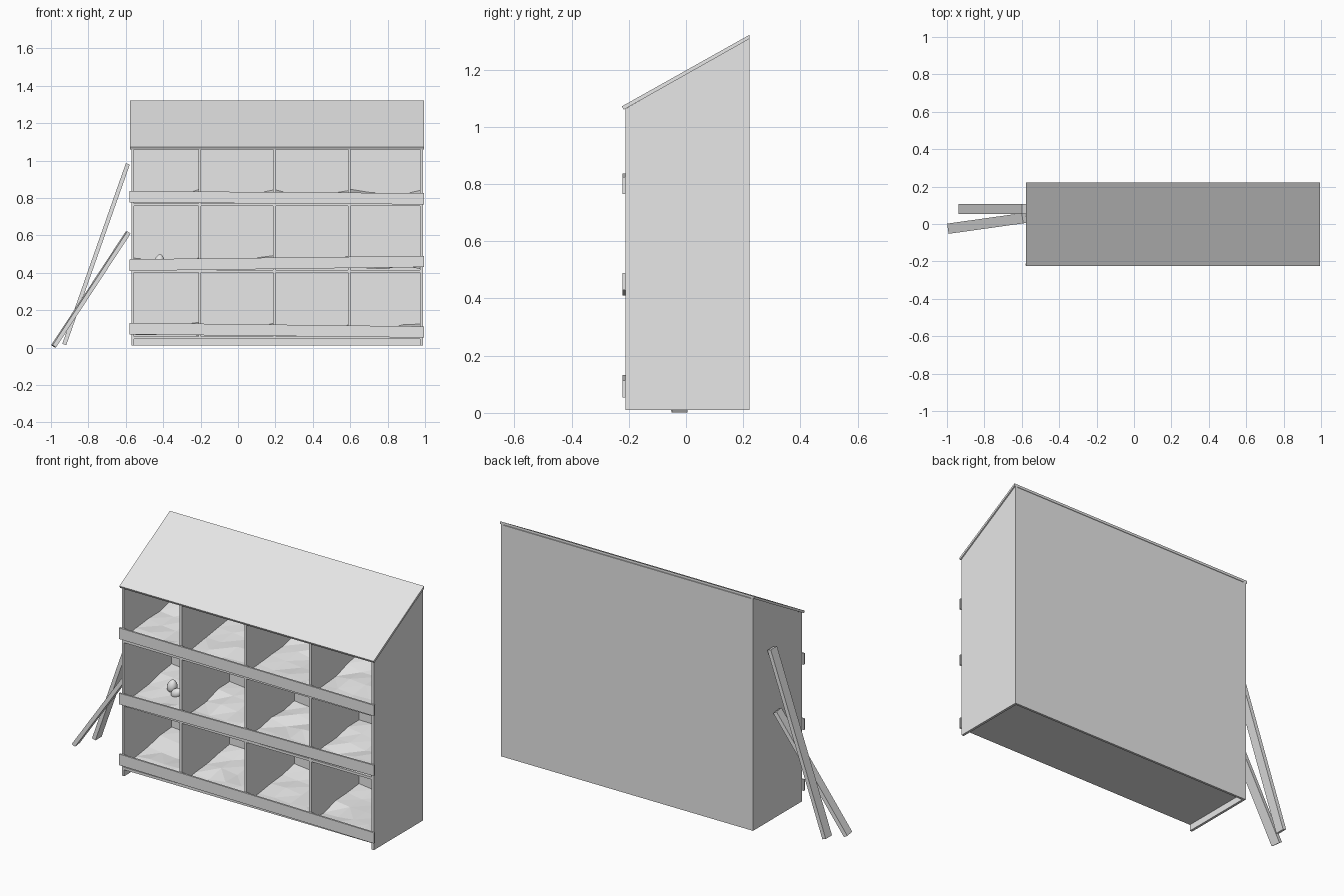
import bpy, bmesh, math, random
from mathutils import Vector, Matrix

random.seed(4)
if "Cube" in bpy.data.objects:
    bpy.data.objects.remove(bpy.data.objects["Cube"])

grey = bpy.data.materials.new("plain_grey")
grey.use_nodes = True
grey.diffuse_color = (0.8, 0.8, 0.8, 1)
grey.node_tree.nodes["Principled BSDF"].inputs["Base Color"].default_value = (0.8, 0.8, 0.8, 1)


def finish(name, bm):
    mesh = bpy.data.meshes.new(name)
    bm.to_mesh(mesh)
    bm.free()
    mesh.materials.append(grey)
    obj = bpy.data.objects.new(name, mesh)
    bpy.context.collection.objects.link(obj)
    return obj


def prism(name, axis, profile, lo, hi):
    """Extrude a 2D profile along x (yz profile) or y (xz profile)."""
    bm = bmesh.new()
    place = (lambda a, b: (lo, a, b)) if axis == "x" else (lambda a, b: (a, lo, b))
    face = bm.faces.new([bm.verts.new(place(a, b)) for a, b in profile])
    ext = bmesh.ops.extrude_face_region(bm, geom=[face])
    step = Vector((hi - lo, 0, 0)) if axis == "x" else Vector((0, hi - lo, 0))
    bmesh.ops.translate(bm, vec=step, verts=[v for v in ext["geom"] if isinstance(v, bmesh.types.BMVert)])
    bmesh.ops.recalc_face_normals(bm, faces=bm.faces)
    return finish(name, bm)


def rect(a0, a1, b0, b1):
    return [(a0, b0), (a1, b0), (a1, b1), (a0, b1)]


LEFT, RIGHT = -0.57, 0.988
FRONT, BACK = -0.212, 0.222
dividers = (-0.205, 0.195, 0.595)
shelves = (0.06, 0.415, 0.77)

# Side walls and upright dividers follow the slope of the roof
wall = [(FRONT, 0.01), (BACK, 0.01), (BACK, 1.31), (FRONT, 1.063)]
prism("right_wall", "x", wall, LEFT, LEFT + 0.014)
prism("left_wall", "x", wall, RIGHT - 0.014, RIGHT)
inner = [(FRONT, 0.05), (BACK - 0.01, 0.05), (BACK - 0.01, 1.3), (FRONT, 1.063)]
for x in dividers:
    prism("divider", "x", inner, x - 0.007, x + 0.007)

# Back panel and sloping roof
prism("back_panel", "x", rect(BACK - 0.013, BACK, 0.01, 1.305), LEFT, RIGHT)
roof = [(-0.218, 1.06), (BACK, 1.308), (BACK, 1.322), (-0.224, 1.072)]
prism("roof", "x", roof, -0.577, 0.995)

# Shelves
for z in shelves:
    prism("shelf", "x", rect(FRONT, BACK - 0.01, z - 0.014, z), LEFT + 0.01, RIGHT - 0.01)

# Slightly crooked front rails: left-hand and right-hand bottom heights
for z0, z1 in ((0.07, 0.053), (0.41, 0.43), (0.775, 0.765)):
    prism("front_rail", "y", [(-0.58, z0), (0.995, z1), (0.995, z1 + 0.06), (-0.58, z0 + 0.062)],
          -0.222, FRONT)

# Lumpy straw bedding in every compartment
edges = (LEFT + 0.01,) + dividers + (RIGHT - 0.01,)
for z in shelves:
    for x0, x1 in zip(edges, edges[1:]):
        bm = bmesh.new()
        bmesh.ops.create_grid(bm, x_segments=4, y_segments=4, size=0.5)
        for v in bm.verts:
            u, t = v.co.x + 0.5, v.co.y + 0.5
            lift = 0.012 + 0.03 * t * t + 0.025 * t * abs(2 * u - 1) + random.uniform(-0.008, 0.012)
            v.co = (x0 + u * (x1 - x0), FRONT + 0.003 + t * 0.42, z + lift)
        bmesh.ops.triangulate(bm, faces=bm.faces)
        finish("straw", bm)

# Eggs: squeezed spheres with a narrower top
for pos, tilt in (((-0.42, 0.02, 0.462), 0.15), ((-0.375, 0.0, 0.442), 0.9), ((-0.352, 0.04, 0.442), -0.7)):
    bm = bmesh.new()
    bmesh.ops.create_uvsphere(bm, u_segments=16, v_segments=10, radius=0.027)
    for v in bm.verts:
        taper = 1 - 6 * v.co.z
        v.co = (v.co.x * taper, v.co.y * taper, v.co.z * 1.35)
    for f in bm.faces:
        f.smooth = True
    egg = finish("egg", bm)
    egg.matrix_world = Matrix.Translation(pos) @ Matrix.Rotation(tilt, 4, "Y")


# Loose planks leaning on the wall
def leaning_plank(name, foot, top):
    foot, top = Vector(foot), Vector(top)
    along = (top - foot).normalized()
    flat = Vector((0, 0, 1)).cross(along).normalized()
    thick = along.cross(flat)
    bm = bmesh.new()
    bmesh.ops.create_cube(bm, size=1)
    for v in bm.verts:
        c = v.co.copy()
        v.co = ((foot + top) / 2 + along * c.x * (top - foot).length
                + flat * c.y * 0.055 + thick * c.z * 0.022)
    bmesh.ops.recalc_face_normals(bm, faces=bm.faces)
    finish(name, bm)


leaning_plank("steep_plank", (-0.929, 0.08, 0.016), (-0.589, 0.08, 0.982))
leaning_plank("low_plank", (-0.986, -0.024, 0.007), (-0.587, 0.032, 0.615))
